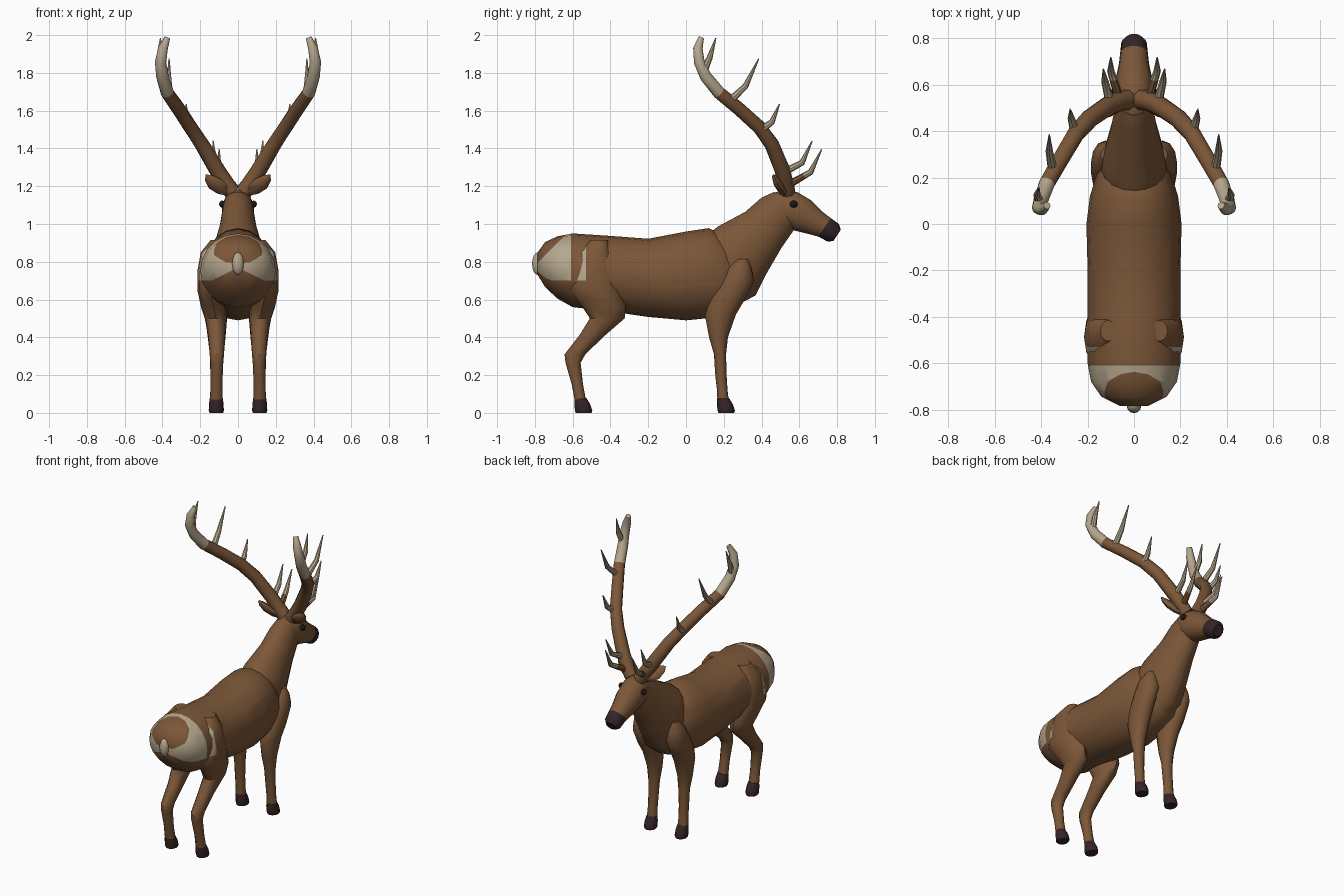
import bpy, bmesh, math
from mathutils import Vector

cube = bpy.data.objects.get("Cube")
if cube:
    bpy.data.objects.remove(cube, do_unlink=True)


def material(name, rgb):
    m = bpy.data.materials.new(name)
    m.use_nodes = True
    m.diffuse_color = (*rgb, 1)
    bsdf = m.node_tree.nodes["Principled BSDF"]
    bsdf.inputs["Base Color"].default_value = (*rgb, 1)
    bsdf.inputs["Roughness"].default_value = 0.8
    return m


BROWN = material("brown_fur", (.2, .095, .04))
CREAM = material("cream", (.47, .39, .27))
DARK = material("dark_hoof", (.035, .018, .02))
BLACK = material("eye_black", (.012, .009, .009))
X, Y, Z = Vector((1, 0, 0)), Vector((0, 1, 0)), Vector((0, 0, 1))


def finish(name, bm, mats, mirror=False, rule=None, cuts=(), angle=40):
    """Cut colour borders, colour the faces by rule and make the object."""
    for point, normal in cuts:
        bmesh.ops.bisect_plane(bm, geom=bm.verts[:] + bm.edges[:] + bm.faces[:],
                               plane_co=point, plane_no=normal, dist=1e-5)
    bmesh.ops.recalc_face_normals(bm, faces=bm.faces)
    for f in bm.faces:
        f.smooth = True
        if rule:
            f.material_index = int(rule(f.calc_center_median()))
    mesh = bpy.data.meshes.new(name)
    bm.to_mesh(mesh)
    bm.free()
    mesh.set_sharp_from_angle(angle=math.radians(angle))
    for m in mats:
        mesh.materials.append(m)
    ob = bpy.data.objects.new(name, mesh)
    bpy.context.scene.collection.objects.link(ob)
    if mirror:
        mod = ob.modifiers.new("both_sides", 'MIRROR')
        mod.use_mirror_merge = False
    return ob


def loft(name, rings, mats, sides=12, axis=None, **options):
    """Skin elliptical rings (x, y, z, half width, half depth) along a path."""
    bm = bmesh.new()
    centres = [Vector(r[:3]) for r in rings]
    loops = []
    for i, ring in enumerate(rings):
        ahead = centres[min(i + 1, len(rings) - 1)]
        t = axis or (ahead - centres[max(i - 1, 0)]).normalized()
        side = (X - t * t.x).normalized()
        up = t.cross(side)
        loop = []
        for k in range(sides):
            a = math.tau * k / sides
            loop.append(bm.verts.new(centres[i] + side * ring[3] * math.cos(a)
                                     + up * ring[4] * math.sin(a)))
        loops.append(loop)
    for low, high in zip(loops, loops[1:]):
        for k in range(sides):
            n = (k + 1) % sides
            bm.faces.new((low[k], low[n], high[n], high[k]))
    bm.faces.new(loops[0])
    bm.faces.new(loops[-1])
    return finish(name, bm, mats, **options)


def ball(name, centre, radii, mat, mirror=False):
    bm = bmesh.new()
    bmesh.ops.create_uvsphere(bm, u_segments=12, v_segments=8, radius=1)
    for v in bm.verts:
        v.co = Vector(c + r * p for c, r, p in zip(centre, radii, v.co))
    return finish(name, bm, [mat], mirror)


# Body with a cream rump patch that arches around the tail
def on_rump(c):
    return c.y < -.61 and c.z > max(.7, .77 - .5 * abs(c.x)) and c.z < 1.58 + y_slope * c.y


y_slope = 1
body = [(-.785, .79, .06, .06), (-.745, .785, .14, .12), (-.68, .77, .185, .165),
        (-.6, .755, .2, .195), (-.4, .737, .2, .2), (-.2, .715, .2, .207),
        (0, .725, .205, .235), (.12, .74, .19, .238), (.2, .73, .165, .21),
        (.28, .7, .13, .14), (.33, .68, .06, .06)]
loft("body", [(0, *r) for r in body], [BROWN, CREAM], 20, Y, rule=on_rump,
     cuts=[((0, -.61, 0), Y), ((0, 0, .7), Z), ((0, 0, 1.58), (0, -y_slope, 1)),
           ((0, 0, .77), (.5, 0, 1)), ((0, 0, .77), (-.5, 0, 1))])
ball("tail", (0, -.785, .79), (.031, .03, .06), CREAM)

# Neck
loft("neck", [(0, .14, .68, .11, .17), (0, .21, .76, .145, .21), (0, .3, .865, .13, .178),
              (0, .41, .97, .1, .135), (0, .49, 1.06, .085, .12),
              (0, .535, 1.11, .075, .09)], [BROWN], 16)

# Head with a dark muzzle
snout = Vector((0, .82, -.57))
border = Vector((0, .735, .985))
loft("head", [(0, .45, 1.12, .045, .05), (0, .49, 1.105, .075, .085),
              (0, .55, 1.08, .085, .1), (0, .62, 1.045, .08, .093), (0, .69, 1.005, .065, .07),
              (0, .735, .982, .06, .06), (0, .78, .953, .055, .057), (0, .8, .94, .035, .036)],
     [BROWN, DARK], 14, rule=lambda c: (c - border).dot(snout) > 0, cuts=[(border, snout)])
ball("eyes", (.083, .57, 1.105), (.017, .021, .019), BLACK, True)
loft("ears", [(.05, .52, 1.165, .02, .015), (.085, .505, 1.185, .038, .022),
              (.125, .485, 1.215, .042, .022), (.155, .47, 1.243, .025, .014),
              (.17, .463, 1.26, .004, .004)], [BROWN], 8, mirror=True)

# Front legs and hooves
loft("front_legs", [(.115, .3, .815, .03, .03), (.12, .282, .765, .055, .065),
                    (.122, .268, .7, .063, .092), (.122, .218, .6, .063, .093),
                    (.116, .182, .52, .06, .082), (.113, .172, .4, .047, .05),
                    (.112, .18, .31, .037, .032), (.114, .185, .2, .032, .03),
                    (.115, .192, .12, .031, .028), (.115, .196, .07, .034, .03)],
     [BROWN], axis=Z, mirror=True)

# Hind legs, the thighs sharing the cream patch
loft("hind_legs", [(.11, -.46, .915, .035, .045), (.135, -.485, .85, .062, .085),
                   (.145, -.49, .75, .07, .12), (.145, -.485, .65, .07, .135),
                   (.13, -.433, .56, .066, .115), (.118, -.417, .5, .058, .092),
                   (.113, -.497, .41, .046, .068), (.112, -.588, .31, .038, .055),
                   (.112, -.598, .265, .034, .04), (.114, -.575, .15, .031, .03),
                   (.115, -.56, .07, .034, .03)],
     [BROWN, CREAM], axis=Z, mirror=True, cuts=[((0, -.53, 0), Y), ((0, 0, .7), Z)],
     rule=lambda c: c.y < -.53 and c.z > .7)

for name, y in (("front_hooves", .2), ("hind_hooves", -.555)):
    loft(name, [(.115, y - .004, .08, .034, .031), (.115, y + .006, .045, .039, .042),
                (.115, y + .013, .012, .04, .046), (.115, y + .013, 0, .036, .042)],
         [DARK], axis=Z, mirror=True)

# Antler beams, cream beyond the bend
beam = [(.03, .535, 1.17, .045), (.06, .53, 1.21, .043), (.11, .51, 1.285, .043),
        (.19, .455, 1.42, .04), (.25, .39, 1.51, .038), (.315, .28, 1.61, .037),
        (.375, .175, 1.695, .035), (.4, .105, 1.78, .033), (.41, .07, 1.857, .03),
        (.397, .063, 1.93, .026), (.375, .08, 1.985, .016)]
loft("antlers", [(*p, p[3]) for p in beam], [BROWN, CREAM], 10, mirror=True,
     rule=lambda c: c.z > 1.7)


# Antler tines
def tine(name, base, middle, tip, mats=(CREAM,), **options):
    radii = (.021, .016, .003)
    loft(name, [(*p, r, r) for p, r in zip((base, middle, tip), radii)], mats, 8,
         mirror=True, **options)


tine("top_tines", (.405, .09, 1.8), (.418, .125, 1.88), (.41, .158, 1.985))
tine("upper_tines", (.35, .23, 1.65), (.365, .315, 1.73), (.365, .385, 1.875))
tine("middle_tines", (.255, .4, 1.5), (.27, .455, 1.54), (.275, .495, 1.635))
tine("lower_tines", (.1, .51, 1.27), (.125, .615, 1.325), (.132, .668, 1.44))
tine("brow_tines", (.06, .53, 1.2), (.1, .66, 1.275), (.1, .718, 1.395), (BROWN, CREAM),
     cuts=[((0, .625, 1.255), (0, .85, .5))],
     rule=lambda c: (c.y - .625) * .85 + (c.z - 1.255) * .5 > 0)
